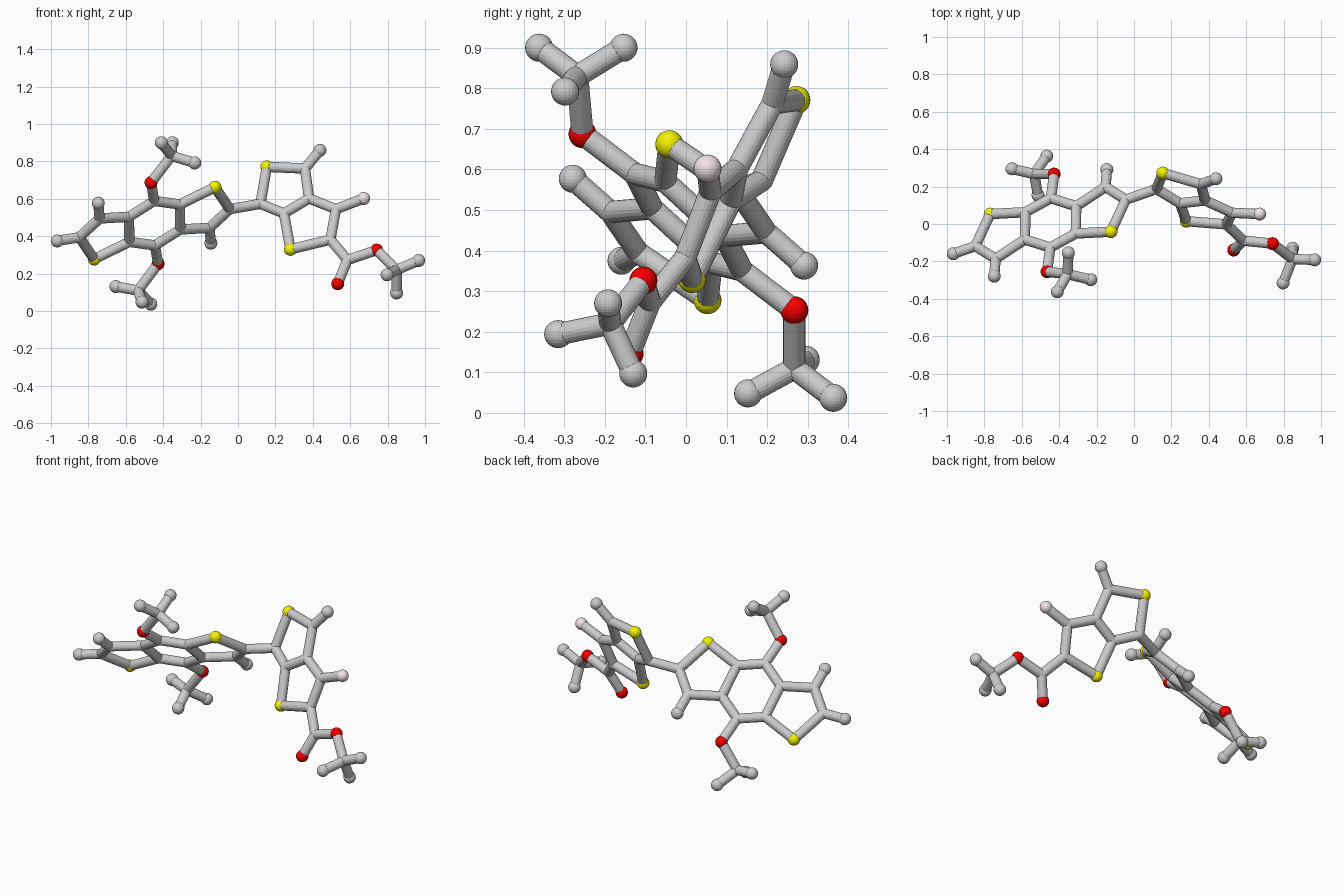
import bpy, bmesh
from mathutils import Vector, Matrix

if "Cube" in bpy.data.objects:
    bpy.data.objects.remove(bpy.data.objects["Cube"])

BALL_R, STICK_R = 0.0345, 0.0275
CENTRE = Vector((-0.446, 0.006, 0.470))   # inversion centre of the left ring core

# left half of the three-ring core; names start with the element letter
half = {
    "C1": (-0.848, -0.118, 0.395), "C2": (-0.74, -0.186, 0.495),
    "H2": (-0.747, -0.279, 0.577), "S1": (-0.769, 0.053, 0.278),
    "C3": (-0.583, -0.083, 0.504), "C4": (-0.581, 0.063, 0.370),
    "C5": (-0.448, -0.126, 0.589), "O1": (-0.465, -0.255, 0.687),
}
core_paths = ["C1 C2 C3 C4 S1 C1", "C2 H2", "C3 C5 O1"]

# end ball and the two three-pronged side groups
sides = {
    "H1": (-0.966, -0.159, 0.375),
    "Ca": (-0.355, -0.268, 0.830), "Ha": (-0.410, -0.362, 0.900),
    "Hb": (-0.351, -0.154, 0.900), "Hc": (-0.231, -0.298, 0.792),
    "Cb": (-0.534, 0.267, 0.110), "Hd": (-0.653, 0.295, 0.131),
    "He": (-0.513, 0.153, 0.048), "Hf": (-0.466, 0.363, 0.037),
}
side_paths = ["H1 C1", "O1 Ca Ha", "Hb Ca Hc", "O1i Cb Hd", "He Cb Hf"]

# tilted two-ring unit on the right
rings = {
    "C6": (0.120, 0.187, 0.573), "S6": (0.154, 0.272, 0.771),
    "C7": (0.358, 0.213, 0.762), "H7": (0.438, 0.242, 0.859),
    "C8": (0.380, 0.126, 0.602), "C9": (0.246, 0.111, 0.522),
    "S9": (0.280, 0.015, 0.330), "Cx": (0.494, -0.002, 0.382),
    "Cy": (0.524, 0.060, 0.545), "Fy": (0.672, 0.053, 0.602),
}
ring_paths = ["C1i C6 S6 C7 C8 C9 C6", "C7 H7", "C9 S9 Cx Cy C8", "Cy Fy"]

# tail at the right end
tail = {
    "Ct": (0.585, -0.089, 0.273), "Ot": (0.533, -0.139, 0.146),
    "Ou": (0.741, -0.105, 0.326), "Cu": (0.848, -0.187, 0.220),
    "Hu": (0.966, -0.192, 0.270), "Hv": (0.797, -0.315, 0.194),
    "Hw": (0.848, -0.130, 0.097),
}
tail_paths = ["Cx Ct Ot", "Ct Ou Cu Hu", "Hv Cu Hw"]

atoms = {}
for group in (half, sides, rings, tail):
    atoms.update({k: Vector(v) for k, v in group.items()})
for k, v in half.items():                 # other half by point inversion
    atoms[k + "i"] = 2 * CENTRE - Vector(v)

mirrored = [" ".join(n + "i" for n in p.split()) for p in core_paths]
fusing = ["C4 C5i", "C5 C4i"]             # close the middle ring


def finish(name, bm, colour=None):
    mesh = bpy.data.meshes.new(name)
    bm.to_mesh(mesh)
    bm.free()
    obj = bpy.data.objects.new(name, mesh)
    bpy.context.collection.objects.link(obj)
    if colour:
        mat = bpy.data.materials.new(name + "_colour")
        mat.diffuse_color = colour
        mat.use_nodes = True
        mat.node_tree.nodes["Principled BSDF"].inputs["Base Color"].default_value = mat.diffuse_color
        mesh.materials.append(mat)
    return obj


def balls(name, letter, radius, colour=None):
    bm = bmesh.new()
    for key, pos in atoms.items():
        if key[0] == letter:
            bmesh.ops.create_uvsphere(bm, u_segments=24, v_segments=14,
                                      radius=radius, matrix=Matrix.Translation(pos))
    return finish(name, bm, colour)


def sticks(name, paths):
    bm = bmesh.new()
    for path in paths:
        names = path.split()
        for a, b in zip(names, names[1:]):
            d = atoms[b] - atoms[a]
            m = (Matrix.Translation((atoms[a] + atoms[b]) / 2)
                 @ d.to_track_quat('Z', 'Y').to_matrix().to_4x4())
            bmesh.ops.create_cone(bm, cap_ends=True, segments=20, radius1=STICK_R,
                                  radius2=STICK_R, depth=d.length, matrix=m)
    return finish(name, bm)


# sticks
sticks("core_sticks", core_paths + mirrored + fusing)
sticks("side_group_sticks", side_paths)
sticks("double_ring_sticks", ring_paths)
sticks("tail_sticks", tail_paths)

# balls and rounded joints
balls("stick_joints", "C", STICK_R)
balls("grey_end_balls", "H", BALL_R)
balls("yellow_balls", "S", BALL_R, (0.9, 0.9, 0.0, 1))
balls("red_balls", "O", BALL_R, (0.9, 0.0, 0.0, 1))
balls("pink_ball", "F", BALL_R, (0.9, 0.78, 0.8, 1))
